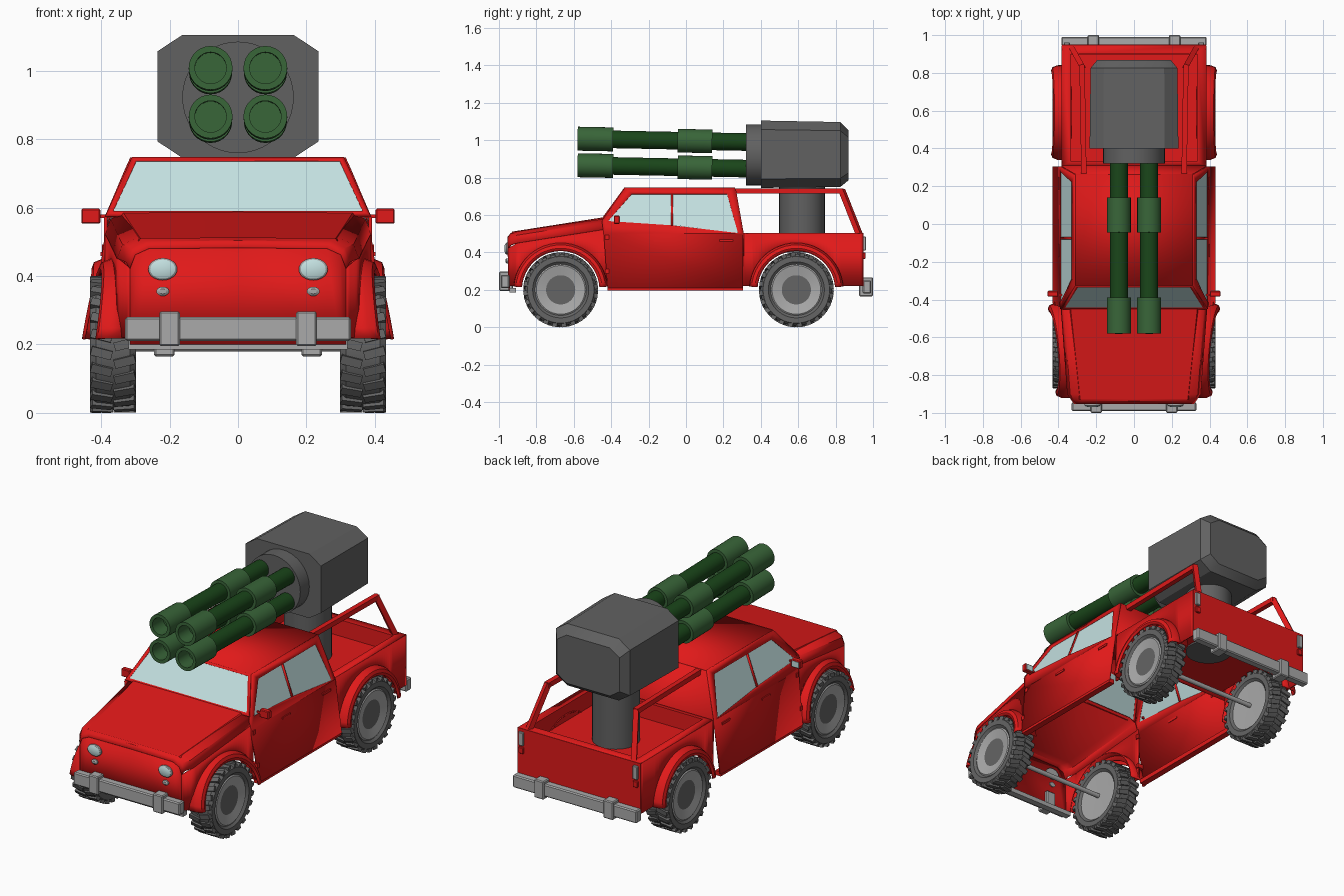
import bpy, bmesh
from math import sin, cos, pi, radians, sqrt
from mathutils import Matrix, Vector

if "Cube" in bpy.data.objects:
    bpy.data.objects.remove(bpy.data.objects["Cube"])

def mat(name, *rgb):
    m = bpy.data.materials.new(name)
    m.diffuse_color = (*rgb, 1)
    m.use_nodes = True
    m.node_tree.nodes["Principled BSDF"].inputs["Base Color"].default_value = m.diffuse_color
    return m

RED, GLASS = mat("red", .75, .01, .01), mat("glass", .55, .75, .75)
DKGREEN, GREEN = mat("dark_green", .01, .06, .01), mat("green", .04, .13, .04)
TYRE, STEEL, GUN = mat("tyre", .13, .13, .13), mat("steel", .4, .4, .4), mat("gun_grey", .12, .12, .12)

def finish(name, bm, m, mirror=False, thick=0):
    bmesh.ops.remove_doubles(bm, verts=bm.verts, dist=1e-5)
    bmesh.ops.recalc_face_normals(bm, faces=bm.faces)
    me = bpy.data.meshes.new(name)
    bm.to_mesh(me)
    bm.free()
    me.materials.append(m)
    ob = bpy.data.objects.new(name, me)
    bpy.context.collection.objects.link(ob)
    if thick:
        s = ob.modifiers.new("thickness", 'SOLIDIFY')
        s.thickness, s.offset = thick, 0
    if mirror:
        ob.modifiers.new("mirror", 'MIRROR')
    return ob

def polys(name, faces, m, mirror=False, thick=0):
    bm = bmesh.new()
    for f in faces:
        bm.faces.new([bm.verts.new(p) for p in f])
    return finish(name, bm, m, mirror, thick)

def loft(name, rows, m, mirror=False, thick=0, closed=False, cap0=False, cap1=False):
    bm = bmesh.new()
    vs = [[bm.verts.new(p) for p in r] for r in rows]
    n = len(rows[0])
    for a, b in zip(vs, vs[1:]):
        for i in range(n if closed else n - 1):
            j = (i + 1) % n
            bm.faces.new((a[i], a[j], b[j], b[i]))
    if cap0: bm.faces.new(vs[0])
    if cap1: bm.faces.new(vs[-1])
    return finish(name, bm, m, mirror, thick)

def lathe(name, prof, axis, loc, m, mirror=False, n=32, tilt=0, sx=1, sz=1):
    """Spin (radius, position) points about an axis through loc."""
    rows = []
    for r, t in prof:
        row = []
        for i in range(n):
            c, s = max(r, 1e-4) * cos(2*pi*i/n), max(r, 1e-4) * sin(2*pi*i/n)
            v = Vector({'X': (t, c, s), 'Y': (c*sx, t, s*sz), 'Z': (c, s, t)}[axis])
            row.append(Matrix.Rotation(tilt, 3, 'X') @ v + Vector(loc))
        rows.append(row)
    return loft(name, rows, m, mirror, closed=True, cap0=True, cap1=True)

def box(name, x, y, z, m, mirror=False, bevel=0):
    bm = bmesh.new()
    bmesh.ops.create_cube(bm, size=1)
    for v in bm.verts:
        v.co = [(a[0]+a[1])/2 + c*(a[1]-a[0]) for a, c in zip((x, y, z), v.co)]
    if bevel:
        bmesh.ops.bevel(bm, geom=bm.edges[:], offset=bevel, segments=1, affect='EDGES')
    return finish(name, bm, m, mirror)

# Cab sides
def fx(z):
    if z > .575: return .387 - (z-.575)/.17*.077
    return .387 + max(0, .5-z)/.29*.04

def side(pts, dx=0):
    return [(fx(z)+dx, y, z) for y, z in pts]

SIDES = [
    [(-.45, .567), (-.326, .745), (-.29, .711), (-.417, .567)],
    [(-.326, .745), (.262, .745), (.22, .711), (-.29, .711)],
    [(.262, .745), (.305, .5), (.278, .503), (.22, .711)],
    [(-.081, .711), (-.069, .711), (-.069, .545), (-.081, .545)],
    [(-.45, .567), (-.417, .567), (-.075, .545), (.278, .503), (.305, .5), (-.44, .5)],
    [(-.44, .5), (.305, .5), (.305, .21), (-.42, .21)]]
polys("cab_side", [side(p) for p in SIDES], RED, True, .01)
WINDOWS = [[(-.417, .567), (-.29, .711), (-.081, .711), (-.081, .545)],
           [(-.069, .545), (-.069, .711), (.22, .711), (.278, .503)]]
polys("side_windows", [side(p) for p in WINDOWS], GLASS, True)
box("sill", (.395, .43), (-.42, .305), (.197, .222), RED, True)

# Roof, rear wall and windscreen
polys("roof", [[(-.31, -.326, .742), (.31, -.326, .742), (.31, .262, .742), (-.31, .262, .742)]], RED, thick=.008)
polys("cab_rear_wall", [[(-.31, .262, .742), (.31, .262, .742), (.385, .305, .5), (-.385, .305, .5)],
                        [(-.385, .305, .5), (.385, .305, .5), (.385, .305, .38), (-.385, .305, .38)]], RED, thick=.008)
outer = [(-.387, -.45, .575), (.387, -.45, .575), (.31, -.326, .745), (-.31, -.326, .745)]
inner = [(-.365, -.441, .588), (.365, -.441, .588), (.297, -.333, .735), (-.297, -.333, .735)]
loft("windscreen_frame", [outer, inner], RED, thick=.008, closed=True)
polys("windscreen", [inner], GLASS)

# Nose: bonnet, fascia and side panels with wheel arches
def nose_w(y):
    return .35 + (y+.9)/.47*.035 if y > -.9 else .35 + (y+.9)/.05*.035

def nose_top(y):
    return .502 + (y+.95)/.51*.08

def section(y, drop=0):
    w, t = nose_w(y), nose_top(y) - drop
    return [(0, y, t), (w-.055, y, t-.002), (w-.015, y, t-.02), (w, y, t-.06)]

loft("bonnet", [section(-.43), section(-.9), section(-.935, .004), section(-.95, .02)], RED, True, .008)
nose = section(-.95, .02)
loft("fascia", [nose, [(x, -.945, .2) for x, _, _ in nose]], RED, True, .008)
loft("bonnet_panel", [[(0, y, nose_top(y)+.006), (x, y, nose_top(y)+.004), (x+.006, y, nose_top(y)-.004)]
                      for y, x in ((-.45, .335), (-.93, .285))], RED, True)

def arch_side(name, y0, y1, yc, width, top):
    rows = []
    for i in range(41):
        y = y0 + (y1-y0)*i/40
        h = .2 + sqrt(max(0, .22**2 - (y-yc)**2))
        rows.append([(width(y), y, top(y)), (width(y), y, max(.22, h))])
    loft(name, rows, RED, True, .008)

FRONT, REAR = -.67, .59
arch_side("nose_side", -.95, -.42, FRONT, nose_w,
          lambda y: nose_top(y) - .06 - .02*max(0, (-.9-y)/.05))
arch_side("bed_side", .305, .945, REAR, lambda y: .38, lambda y: .5)

def flare(name, yc, base, slope, lean):
    rows = []
    for i in range(25):
        a = radians(4 + 172*i/24)
        xo = base - slope*cos(a)*.245*-1 - lean*sin(a)
        rows.append([(x, yc + r*cos(a), .2 + r*sin(a)) for x, r in
                     ((.33, .25), (xo-.03, .248), (xo-.006, .238), (xo, .222), (xo-.004, .208))])
    loft(name, rows, RED, True, .006)

flare("front_flare", FRONT, .436, .08, .035)
flare("rear_flare", REAR, .437, 0, .012)

# Bed: tub with rim, tailgate and rails
def rect(x, y0, y1, z):
    return [(-x, y0, z), (x, y0, z), (x, y1, z), (-x, y1, z)]

loft("bed_tub", [rect(.38, .305, .948, .5), rect(.335, .33, .9, .5), rect(.335, .33, .9, .41)],
     RED, thick=.006, closed=True, cap1=True)
box("tailgate", (-.382, .382), (.935, .95), (.22, .502), RED)

def bar(p, q, r=.014):
    p, q = Vector(p), Vector(q)
    bm = bmesh.new()
    bmesh.ops.create_cube(bm, size=1)
    rot = (q-p).to_track_quat('Z', 'X').to_matrix().to_4x4()
    M = Matrix.Translation((p+q)/2) @ rot @ Matrix.Diagonal((2*r, 2*r, (q-p).length + r, 1))
    bm.transform(M)
    finish("roll_bar", bm, RED, True)

bar((.265, .25, .728), (.275, .835, .728))
bar((.275, .835, .728), (.325, .925, .5))

# Bumpers
for name, s, x, z0, z1, b in (("front", -1, .33, .21, .28, .2), ("rear", 1, .385, .18, .25, .215)):
    y = sorted((s*.945, s*.99))
    box(name + "_bumper", (-x, x), y, (z0, z1), STEEL, bevel=.006)
    box(name + "_bumper_bracket", (b-.03, b+.03), sorted((s*.925, s*1.0)), (z0-.015, z1+.017), STEEL, True, .005)
box("front_chin", (-.32, .32), (-.945, -.91), (.185, .21), STEEL)

# Lamps, mirrors, handles, hinges
lathe("headlight_rim", [(.036, .01), (.036, -.012), (.031, -.016)], 'Y', (.22, -.948, .42), STEEL, True, 24, 0, 1.18, .9)
lathe("headlight_lens", [(.031, -.01), (.031, -.017), (.018, -.022)], 'Y', (.22, -.948, .42), GLASS, True, 24, 0, 1.18, .9)
lathe("indicator", [(.017, .01), (.017, -.012), (.009, -.017)], 'Y', (.22, -.948, .355), STEEL, True, 16, 0, 1.1, .8)
box("tail_light", (.34, .37), (.94, .962), (.41, .485), STEEL, True, .003)
box("reverse_light", (.34, .37), (.94, .96), (.365, .4), RED, True, .003)
box("mirror_stalk", (.37, .42), (-.38, -.37), (.57, .58), RED, True)
box("mirror", (.402, .458), (-.385, -.355), (.553, .597), RED, True, .004)
box("mirror_glass", (.408, .452), (-.356, -.352), (.559, .591), GLASS, True)
for y in (-.14, .215):
    box("door_handle", (.385, .402), (y-.035, y+.035), (.458, .47), RED, True)
for z in (.3, .48):
    box("door_hinge", (.375, fx(z)+.008), (-.432, -.412), (z-.012, z+.012), RED, True)

# Wheels with chunky tread, axles
for name, y in (("front", FRONT), ("rear", REAR)):
    c = (.365, y, .2)
    lathe(name + "_tyre", [(.13, -.05), (.15, -.067), (.178, -.067), (.191, -.05), (.191, .05),
                           (.178, .067), (.15, .067), (.13, .05)], 'X', c, TYRE, True, 48)
    lathe(name + "_rim", [(0, -.052), (.137, -.056), (.137, .056), (.13, .061), (.078, .05),
                          (.066, .02), (0, .006)], 'X', c, STEEL, True, 40)
    bm = bmesh.new()
    for i in range(48):
        s = 1 if i % 2 else -1
        M = (Matrix.Translation(c) @ Matrix.Rotation(2*pi*i/48, 4, 'X') @ Matrix.Translation((s*.034, 0, .189))
             @ Matrix.Rotation(s*.25, 4, 'Z') @ Matrix.Diagonal((.062, .026, .021, 1)))
        bmesh.ops.create_cube(bm, size=1, matrix=M)
    finish(name + "_tread", bm, TYRE, True)
    lathe(name + "_axle", [(.013, -.32), (.013, .32)], 'X', (0, y, .2), STEEL, n=16)

# Turret: pedestal, chamfered housing, mount ring
lathe("pedestal", [(.122, .4), (.122, .76)], 'Z', (0, .62, 0), GUN)

def octagon(y, w, z0, z1, cx, cz):
    return [(w, y, z0+cz), (w, y, z1-cz), (w-cx, y, z1), (cx-w, y, z1),
            (-w, y, z1-cz), (-w, y, z0+cz), (cx-w, y, z0), (w-cx, y, z0)]

loft("turret_housing", [octagon(.4, .235, .745, 1.105, .073, .048), octagon(.825, .23, .75, 1.097, .07, .046),
                        octagon(.868, .195, .785, 1.055, .06, .04)], GUN, closed=True, cap0=True, cap1=True)
lathe("mount_ring", [(.163, -.08), (.163, .01)], 'Y', (0, .4, .922), GUN, n=40)

# Four barrels with sleeves and hollow muzzles
for row, z in (("upper", .99), ("lower", .848)):
    c = (.08, .33, z)
    lathe(row + "_barrel", [(.047, .03), (.047, -.8)], 'Y', c, DKGREEN, True, 28, -.02)
    lathe(row + "_sleeve", [(.063, -.19), (.063, -.375)], 'Y', c, GREEN, True, 28, -.02)
    lathe(row + "_muzzle", [(.064, -.72), (.064, -.91), (.046, -.91), (.046, -.815)], 'Y', c, GREEN, True, 28, -.02)

# Smooth curved parts, keep edges sharp
for ob in bpy.data.objects:
    ob.select_set(True)
    bpy.context.view_layer.objects.active = ob
bpy.ops.object.shade_smooth_by_angle(angle=radians(30))
